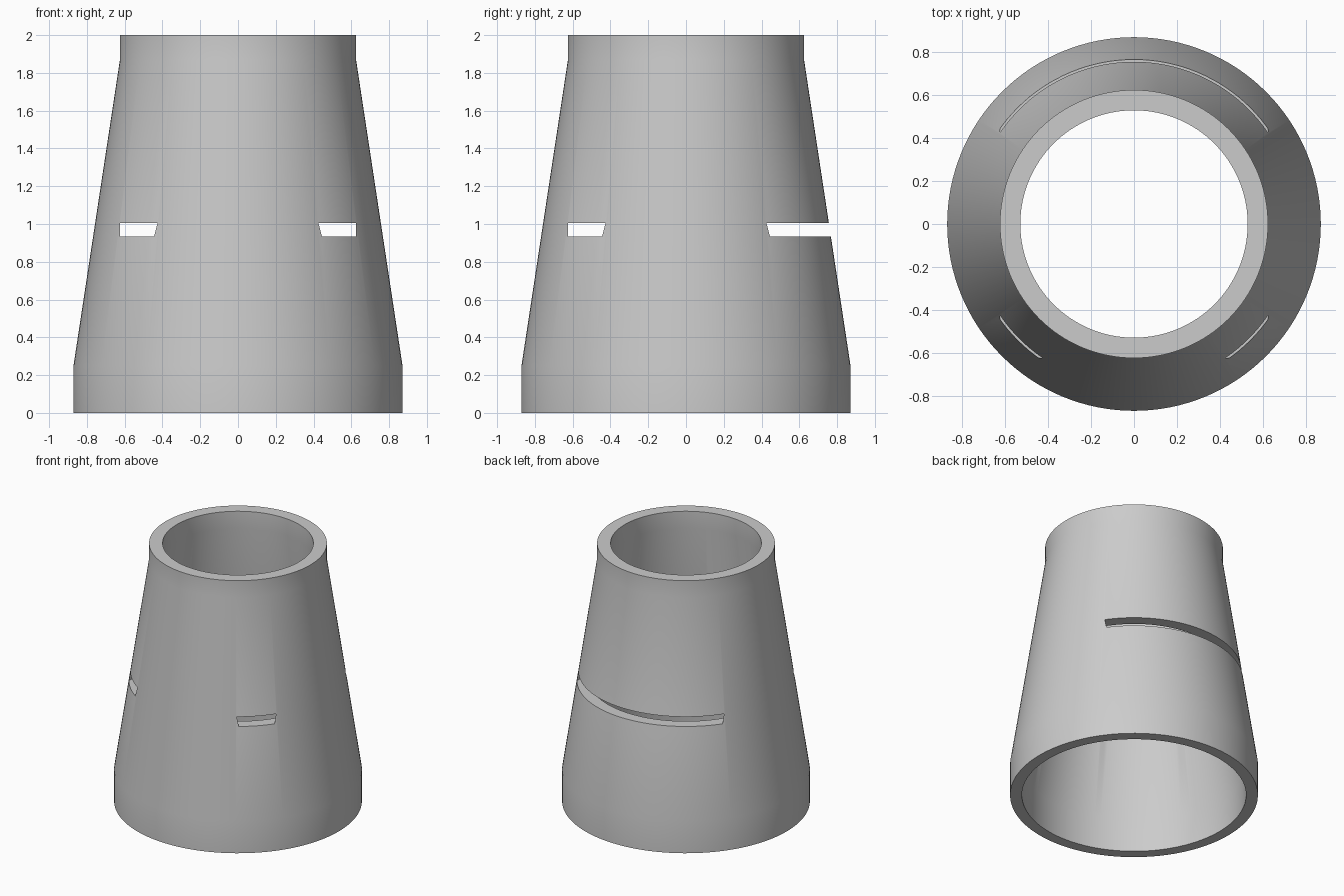
import bpy
import bmesh
from math import radians

if "Cube" in bpy.data.objects:
    bpy.data.objects.remove(bpy.data.objects["Cube"])

grey = bpy.data.materials.new("mid grey")
colour = (0.6, 0.6, 0.6, 1)
grey.use_nodes = True
grey.diffuse_color = colour
grey.node_tree.nodes["Principled BSDF"].inputs["Base Color"].default_value = colour


def add_mesh(name, bm):
    bmesh.ops.recalc_face_normals(bm, faces=bm.faces)
    mesh = bpy.data.meshes.new(name)
    bm.to_mesh(mesh)
    bm.free()
    mesh.materials.append(grey)
    obj = bpy.data.objects.new(name, mesh)
    bpy.context.collection.objects.link(obj)
    return obj


# Tapered tube: closed wall profile (radius, height) spun around z
profile = [(0.871, 0), (0.871, 0.25), (0.625, 1.87), (0.625, 2),
           (0.53, 2), (0.53, 1.87), (0.788, 0.25), (0.788, 0)]
bm = bmesh.new()
verts = [bm.verts.new((r, 0, z)) for r, z in profile]
edges = [bm.edges.new((a, b)) for a, b in zip(verts, verts[1:] + verts[:1])]
bmesh.ops.spin(bm, geom=verts + edges, cent=(0, 0, 0), axis=(0, 0, 1),
               angle=radians(360), steps=128, use_duplicate=False)
bmesh.ops.remove_doubles(bm, verts=bm.verts, dist=0.0001)
tube = add_mesh("tapered_tube", bm)

# Square slide slot: open at the back, its front corners pierce the wall
bm = bmesh.new()
bmesh.ops.create_cube(bm, size=1)
bmesh.ops.scale(bm, vec=(1.25, 1.625, 0.07), verts=bm.verts)
bmesh.ops.translate(bm, vec=(0, 0.1875, 0.97), verts=bm.verts)
cutter = add_mesh("slot_cutter", bm)
cutter.hide_render = True
cutter.hide_viewport = True

cut = tube.modifiers.new("slot", "BOOLEAN")
cut.operation = "DIFFERENCE"
cut.solver = "EXACT"
cut.object = cutter

# Apply the cut, then smooth the curved walls and keep the rims sharp
bpy.context.view_layer.objects.active = tube
tube.select_set(True)
bpy.ops.object.modifier_apply(modifier=cut.name)
bpy.data.objects.remove(cutter)
bpy.ops.object.shade_smooth_by_angle(angle=radians(30))
